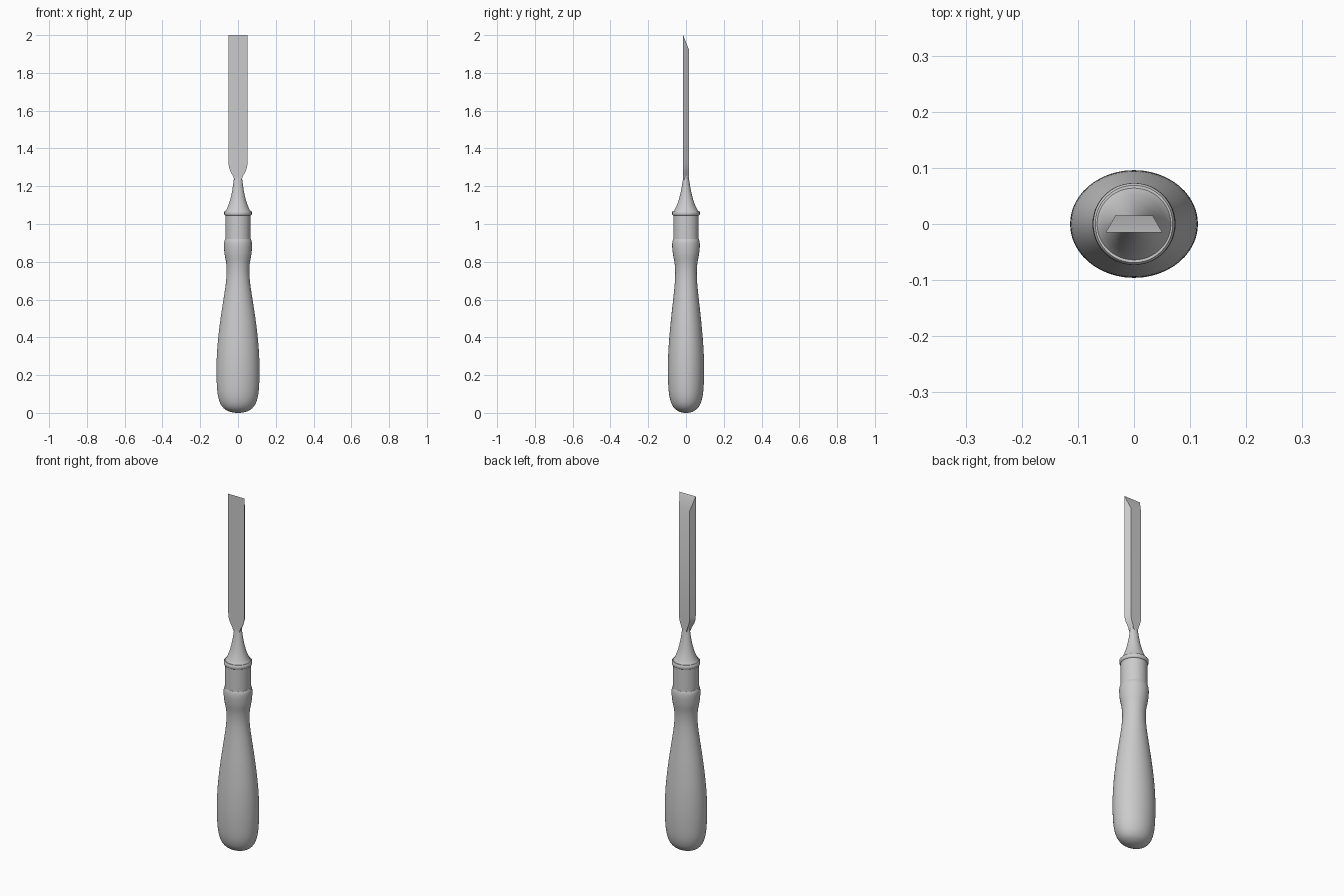
import bpy, bmesh, math

cube = bpy.data.objects.get("Cube")
if cube:
    bpy.data.objects.remove(cube, do_unlink=True)

grey = bpy.data.materials.new("plain grey")
grey.use_nodes = True
colour = (0.6, 0.6, 0.6, 1)
grey.diffuse_color = colour
grey.node_tree.nodes["Principled BSDF"].inputs["Base Color"].default_value = colour


def loft(name, rings, angle):
    """Skin equal-sized rings of points, with a cap at each end."""
    bm = bmesh.new()
    loops = [[bm.verts.new(p) for p in ring] for ring in rings]
    n = len(loops[0])
    for low, high in zip(loops, loops[1:]):
        for i in range(n):
            j = (i + 1) % n
            bm.faces.new((low[i], low[j], high[j], high[i]))
    bm.faces.new(loops[0][::-1])
    bm.faces.new(loops[-1])
    bmesh.ops.recalc_face_normals(bm, faces=bm.faces)
    mesh = bpy.data.meshes.new(name)
    bm.to_mesh(mesh)
    bm.free()
    obj = bpy.data.objects.new(name, mesh)
    bpy.context.collection.objects.link(obj)
    mesh.materials.append(grey)
    bpy.ops.object.select_all(action="DESELECT")
    obj.select_set(True)
    bpy.context.view_layer.objects.active = obj
    bpy.ops.object.shade_smooth_by_angle(angle=math.radians(angle))
    return obj


def ellipse(z, rx, ry, n=48):
    turns = [math.tau * i / n for i in range(n)]
    return [(rx * math.cos(a), ry * math.sin(a), z) for a in turns]


def smooth_profile(points, steps=5):
    """Catmull-Rom interpolation through the profile points."""
    padded = [points[0]] + points + [points[-1]]
    result = []
    for a, b, c, d in zip(padded, padded[1:], padded[2:], padded[3:]):
        for k in range(steps):
            t = k / steps
            result.append([0.5 * (2 * q + (r - p) * t
                                  + (2 * p - 5 * q + 4 * r - s) * t * t
                                  + (3 * q - p - 3 * r + s) * t ** 3)
                           for p, q, r, s in zip(a, b, c, d)])
    return result + [points[-1]]


# Oval handle: height, half width, half depth
handle = [(0, 0.012, 0.01), (0.007, 0.045, 0.036), (0.025, 0.076, 0.062),
          (0.06, 0.098, 0.081), (0.12, 0.11, 0.092), (0.23, 0.114, 0.096),
          (0.35, 0.109, 0.092), (0.48, 0.095, 0.081), (0.6, 0.077, 0.068),
          (0.68, 0.065, 0.06), (0.74, 0.06, 0.057), (0.79, 0.062, 0.06),
          (0.84, 0.071, 0.069), (0.88, 0.074, 0.073), (0.905, 0.073, 0.072),
          (0.92, 0.068, 0.068)]
loft("handle", [ellipse(*p) for p in smooth_profile(handle)], 50)

# Ferrule sleeve
loft("ferrule", [ellipse(z, r, r) for z, r in
                 ((0.9, 0.067), (1.046, 0.067))], 40)

# Collar with softened rims
loft("collar", [ellipse(z, r, r) for z, r in
                ((1.044, 0.066), (1.047, 0.071), (1.052, 0.073),
                 (1.064, 0.073), (1.069, 0.069))], 50)

# Flared bolster narrowing into the blade
bolster = [(1.064, 0.069, 0.067), (1.085, 0.057, 0.055),
           (1.12, 0.044, 0.041), (1.16, 0.034, 0.03),
           (1.2, 0.027, 0.022), (1.24, 0.022, 0.016), (1.265, 0.02, 0.013)]
loft("bolster", [ellipse(*p) for p in smooth_profile(bolster)], 40)


# Bevel-edged blade with a ground tip
def blade_ring(z, half, drop=0):
    back = half * 0.66
    return [(-half, -0.015, z), (half, -0.015, z),
            (back, 0.015, z - drop), (-back, 0.015, z - drop)]


shoulder = [(1.235, 0.02), (1.25, 0.024), (1.262, 0.031),
            (1.28, 0.041), (1.3, 0.048), (1.325, 0.0505)]
loft("blade", [blade_ring(*p) for p in shoulder]
     + [blade_ring(2, 0.0505, 0.075)], 25)
